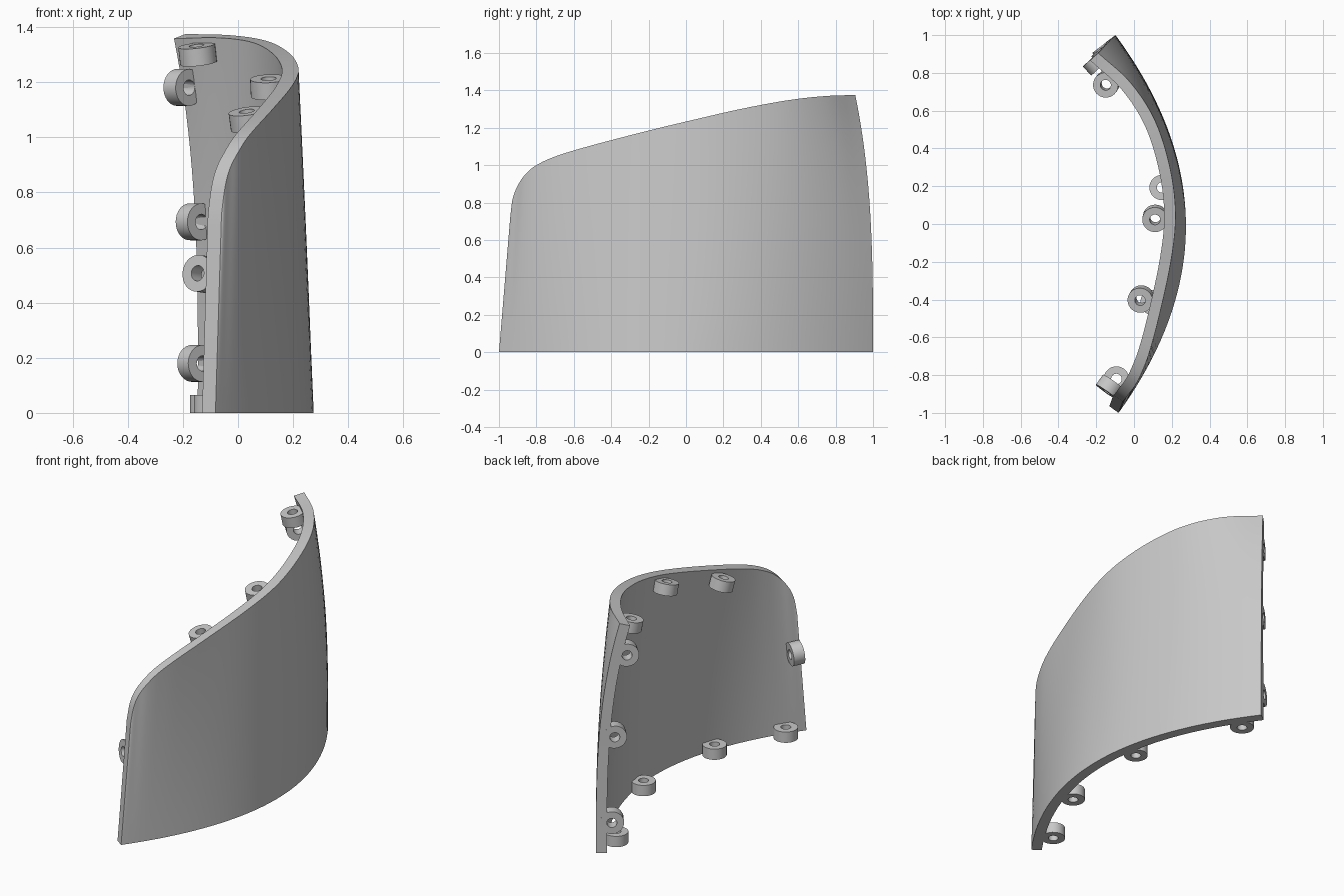
import bpy, bmesh, math
from mathutils import Vector

cube = bpy.data.objects.get("Cube")
if cube:
    bpy.data.objects.remove(cube)

grey = bpy.data.materials.new("plain grey")
grey.use_nodes = True
COLOUR = (0.58, 0.58, 0.58, 1)
grey.diffuse_color = COLOUR
grey.node_tree.nodes["Principled BSDF"].inputs["Base Color"].default_value = COLOUR

THICK = 0.06
# Outer top rim from the front side to the back side, as (x, y, z)
RIM = [Vector(p) for p in (
    (-.06, -.94, .72), (-.047, -.927, .82), (-.028, -.9, .89), (.003, -.86, .95),
    (.035, -.8, 1.0), (.078, -.69, 1.05), (.13, -.5, 1.107), (.195, -.2, 1.185),
    (.22, .05, 1.245), (.19, .3, 1.302), (.11, .55, 1.348), (-.02, .75, 1.37),
    (-.19, .905, 1.375))]
LAST = len(RIM) - 1


def rim(u):
    """Smooth curve through the rim points."""
    i = min(int(u), LAST - 1)
    t = u - i
    b, c = RIM[i], RIM[i + 1]
    a = RIM[i - 1] if i > 0 else b * 2 - c
    d = RIM[i + 2] if i + 2 <= LAST else c * 2 - b
    return b + t * ((c - a) + t * ((2 * a - 5 * b + 4 * c - d) + t * (3 * (b - c) + d - a))) / 2


def along(u):
    return (rim(u).y - RIM[0].y) / (RIM[LAST].y - RIM[0].y)


def outer(u, s):
    """Point on the outer skin: u runs front to back, s runs bottom to top."""
    f = along(u)
    y = 2 * f - 1
    base = Vector((.275 - .365 * y * y - .008 * y, y, 0))
    top = rim(u)
    bend = s ** (1 + 2 * max(0, y))
    p = base.lerp(top, bend)
    p.z = top.z * s
    return p


def normal(u, s):
    p = outer(u, s)
    lo, hi = max(s - .01, 0), min(s + .01, 1)
    d = outer(u, hi) - outer(u, lo)
    gy = -.73 * p.y * (1 + .4 * s * along(u))
    gz = (d.x - gy * d.y) / d.z
    return Vector((1, -gy, -gz)).normalized()


def finish(name, bm, angle=35):
    bmesh.ops.recalc_face_normals(bm, faces=bm.faces)
    mesh = bpy.data.meshes.new(name)
    bm.to_mesh(mesh)
    bm.free()
    mesh.materials.append(grey)
    mesh.shade_smooth()
    mesh.set_sharp_from_angle(angle=math.radians(angle))
    obj = bpy.data.objects.new(name, mesh)
    bpy.context.collection.objects.link(obj)


# Curved shell: outer and inner skins joined around the border
cols, rows = LAST * 5, 20
bm = bmesh.new()
skins = [[], []]
for i in range(cols + 1):
    u = i * LAST / cols
    lines = [[], []]
    for j in range(rows + 1):
        s = j / rows
        p = outer(u, s)
        q = p - normal(u, s) * THICK
        if j == 0:
            q.z = 0
        lines[0].append(bm.verts.new(p))
        lines[1].append(bm.verts.new(q))
    skins[0].append(lines[0])
    skins[1].append(lines[1])
for g in skins:
    for i in range(cols):
        for j in range(rows):
            bm.faces.new((g[i][j], g[i + 1][j], g[i + 1][j + 1], g[i][j + 1]))
border = ([(i, 0) for i in range(cols)] + [(cols, j) for j in range(rows)]
          + [(i, rows) for i in range(cols, 0, -1)] + [(0, j) for j in range(rows, 0, -1)])
for (a, b), (c, d) in zip(border, border[1:] + border[:1]):
    bm.faces.new((skins[0][a][b], skins[0][c][d], skins[1][c][d], skins[1][a][b]))
finish("curved_shell", bm)


# Mounting eyelets: short tubes on the inner side, facing the nearest edge
def eyelet(name, centre, axis, radius=.067, hole=.028, depth=.065, sides=32):
    turn = axis.to_track_quat('Z', 'Y')
    bm = bmesh.new()
    loops = []
    for r, z in ((radius, 1), (radius, -1), (hole, -1), (hole, 1)):
        loops.append([bm.verts.new(centre + turn @ Vector((
            r * math.cos(k * math.tau / sides), r * math.sin(k * math.tau / sides), z * depth / 2)))
            for k in range(sides)])
    for a, b in zip(loops, loops[1:] + loops[:1]):
        for k in range(sides):
            m = (k + 1) % sides
            bm.faces.new((a[k], a[m], b[m], b[k]))
    finish(name, bm)


def find_u(y, s):
    lo, hi = 0, LAST
    for _ in range(30):
        mid = (lo + hi) / 2
        if outer(mid, s).y < y:
            lo = mid
        else:
            hi = mid
    return lo


def place(name, u, s, axis, offset, inset=0):
    centre = outer(u, s) - normal(u, s) * offset - axis * (inset + .0325)
    eyelet(name, centre, axis)


for k, y in enumerate((-.88, -.45, .21, .88)):
    u = find_u(y, 0)
    n = normal(u, 0)
    n.z = 0
    eyelet(f"bottom_eyelet_{k + 1}", outer(u, 0) - n.normalized() * .11 + Vector((0, 0, .0325)),
           Vector((0, 0, -1)))

for k, (y, offset) in enumerate(((-.45, .12), (.02, .11), (.8, .11))):
    u = find_u(y, 1)
    edge = rim(u + .05) - rim(u - .05)
    place(f"top_eyelet_{k + 1}", u, 1, normal(u, 1).cross(edge).normalized(), offset, .02)


def side_axis(u, s):
    edge = outer(u, s + .02) - outer(u, s - .02)
    return edge.cross(normal(u, s)).normalized()


for k, z in enumerate((.18, .7, 1.2)):
    s = z / RIM[LAST].z
    place(f"back_eyelet_{k + 1}", LAST, s, side_axis(LAST, s), .087)

s = .51 / RIM[0].z
place("front_eyelet", 0, s, -side_axis(0, s), .105, .01)
